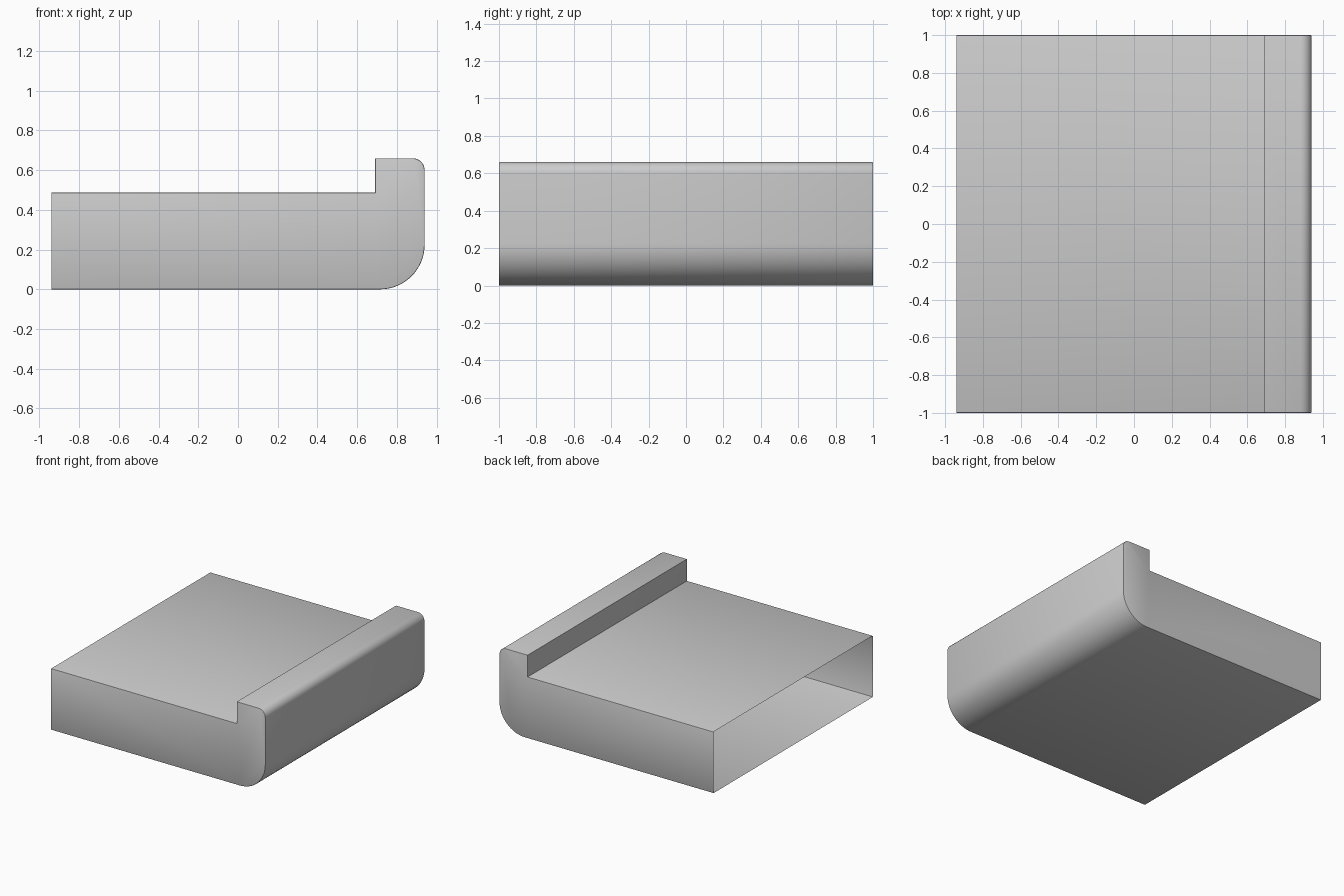
import bpy, bmesh
from math import sin, cos, radians

if "Cube" in bpy.data.objects:
    bpy.data.objects.remove(bpy.data.objects["Cube"])

LEFT, RIGHT, LIP, DECK, TOP, HALF = -0.94, 0.94, 0.69, 0.487, 0.66, 1.0


def arc(cx, cz, r, start, steps):
    """Quarter-circle points, counter-clockwise from the start angle."""
    return [(cx + r * cos(radians(start + 90 * i / steps)),
             cz + r * sin(radians(start + 90 * i / steps))) for i in range(steps + 1)]


# Side profile: flat bottom, big round nose, softened upstand, deck
R, r = 0.225, 0.06
profile = ([(LEFT, 0)] + arc(RIGHT - R, R, R, -90, 16)
           + arc(RIGHT - r, TOP - r, r, 0, 8)
           + [(LIP, TOP), (LIP, DECK), (LEFT, DECK)])

bm = bmesh.new()
front = [bm.verts.new((x, -HALF, z)) for x, z in profile]
back = [bm.verts.new((x, HALF, z)) for x, z in profile]

# Skin along the depth; the left end stays open
for i in range(len(profile) - 1):
    bm.faces.new((front[i], back[i], back[i + 1], front[i + 1]))

# End caps
caps = [bm.faces.new(front), bm.faces.new(back)]
bmesh.ops.recalc_face_normals(bm, faces=bm.faces)

# Tiny eased edge where the caps meet the skin
rim = [e for c in caps for e in c.edges if len(e.link_faces) == 2]
bmesh.ops.bevel(bm, geom=rim, offset=0.005, segments=2, profile=0.5,
                affect='EDGES', clamp_overlap=True)

mesh = bpy.data.meshes.new("nosed_step_shell")
bm.to_mesh(mesh)
bm.free()
step = bpy.data.objects.new("nosed_step_shell", mesh)
bpy.context.collection.objects.link(step)

# Smooth rounds, crisp corners
bpy.context.view_layer.objects.active = step
step.select_set(True)
bpy.ops.object.shade_smooth_by_angle(angle=radians(35))
